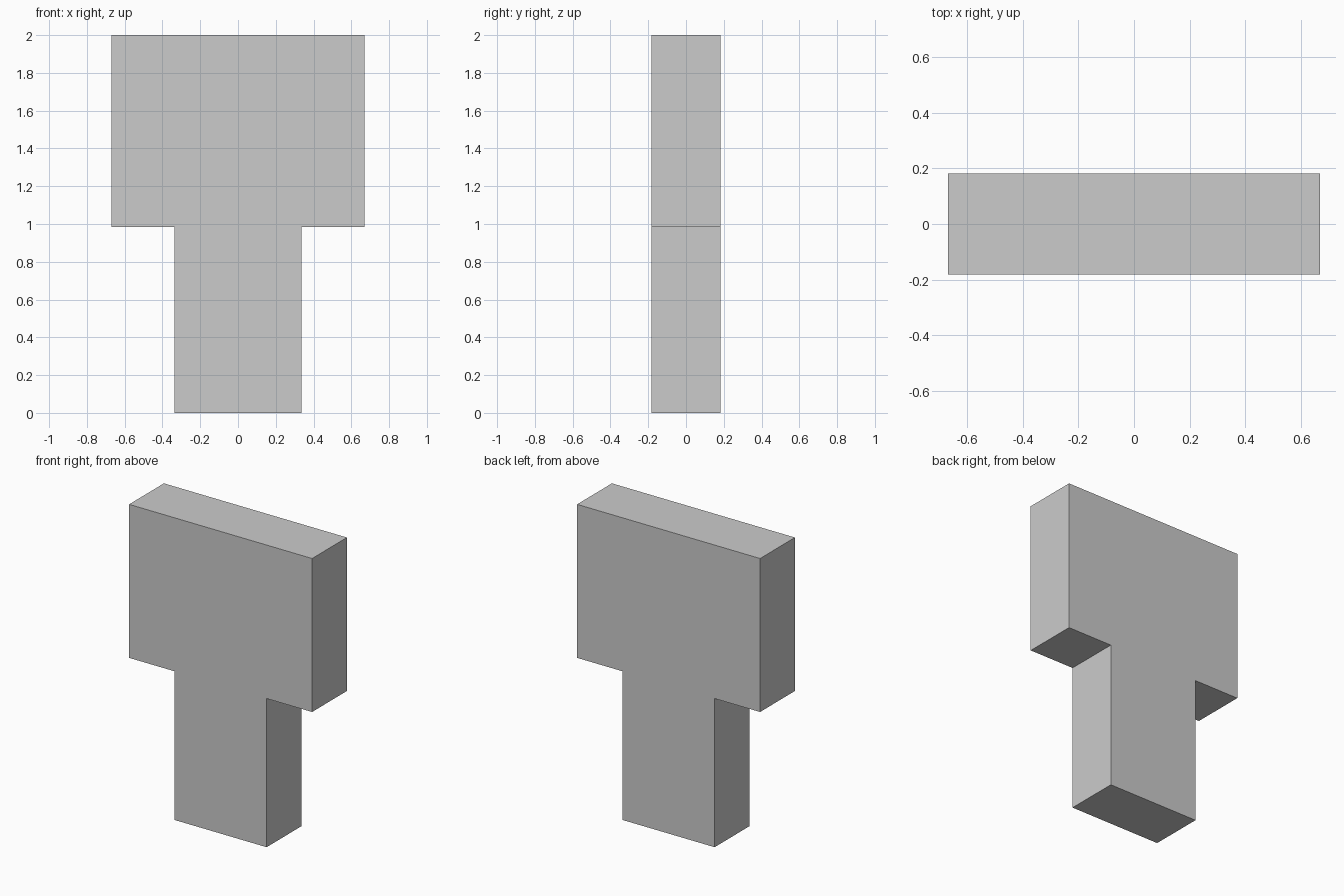
import bpy, bmesh

if "Cube" in bpy.data.objects:
    bpy.data.objects.remove(bpy.data.objects["Cube"])

HALF_DEPTH = 0.182

# Right half of the T outline (x, z), mirrored for the left half
half = [(0.337, 0.0), (0.337, 0.984), (0.67, 0.984), (0.67, 2.0)]
outline = half + [(-x, z) for x, z in reversed(half)]

# T-shaped slab: front profile extruded to the back
bm = bmesh.new()
face = bm.faces.new([bm.verts.new((x, -HALF_DEPTH, z)) for x, z in outline])
result = bmesh.ops.extrude_face_region(bm, geom=[face], use_keep_orig=True)
back = [g for g in result["geom"] if isinstance(g, bmesh.types.BMVert)]
bmesh.ops.translate(bm, verts=back, vec=(0, 2 * HALF_DEPTH, 0))
bmesh.ops.recalc_face_normals(bm, faces=bm.faces)

mesh = bpy.data.meshes.new("t_slab")
bm.to_mesh(mesh)
bm.free()
bpy.context.collection.objects.link(bpy.data.objects.new("t_slab", mesh))
